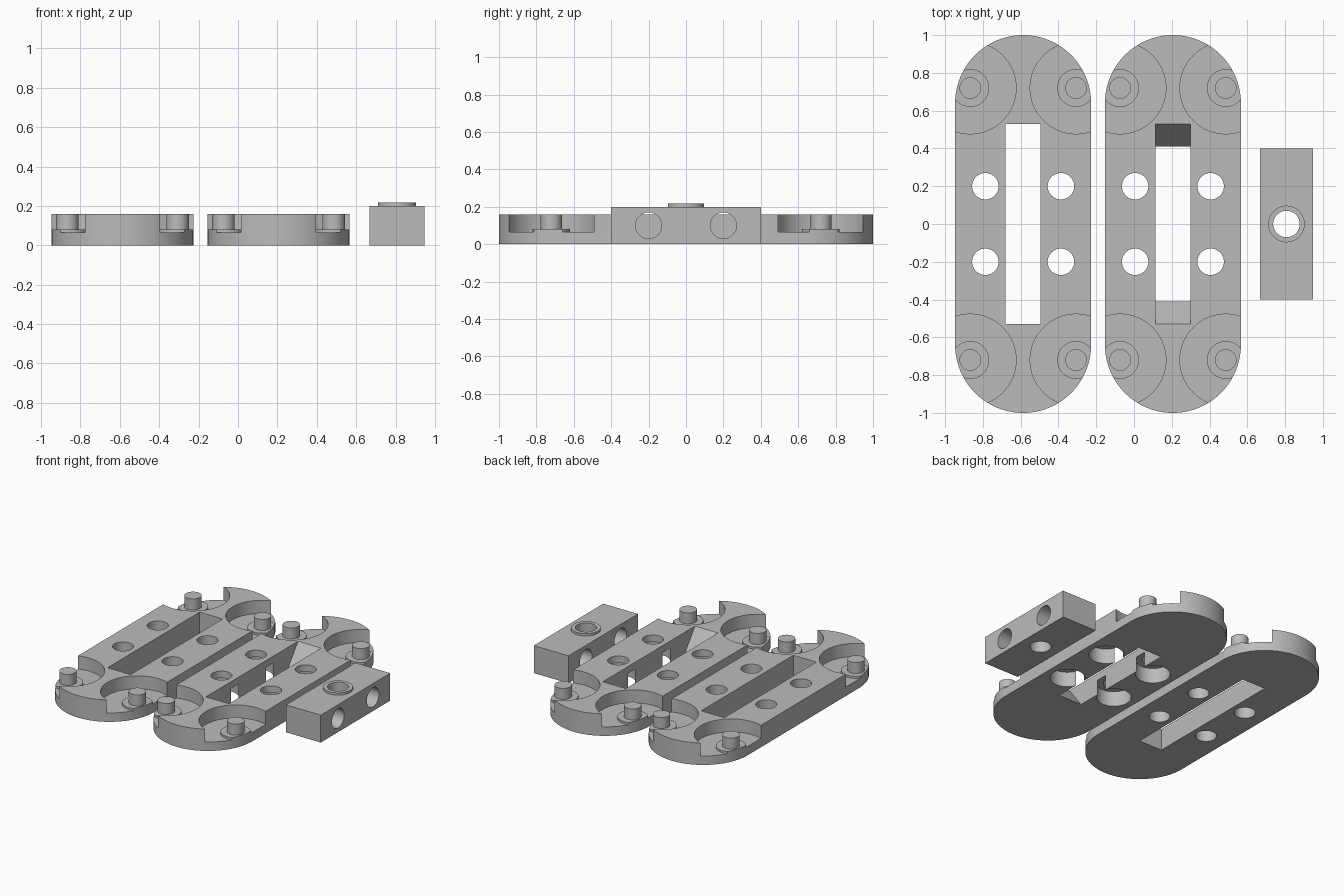
import bpy
import bmesh
from math import cos, sin, pi, radians
from mathutils import Matrix

if "Cube" in bpy.data.objects:
    bpy.data.objects.remove(bpy.data.objects["Cube"], do_unlink=True)

grey = bpy.data.materials.new("light grey")
grey.use_nodes = True
grey.diffuse_color = (0.5, 0.5, 0.5, 1)
grey.node_tree.nodes["Principled BSDF"].inputs["Base Color"].default_value = (0.5, 0.5, 0.5, 1)

HEIGHT, RADIUS, STRAIGHT = 0.16, 0.36, 0.64
FLOOR, LIP = 0.065, 0.08
PIN_X, PIN_Y = 0.28, 0.72
CORNERS = [(sx, sy) for sx in (-1, 1) for sy in (-1, 1)]


def circle(x, y, r, n=64):
    return [(x + r * cos(2 * pi * i / n), y + r * sin(2 * pi * i / n)) for i in range(n)]


def rect(x, y, hx, hy):
    return [(x - hx, y - hy), (x + hx, y - hy), (x + hx, y + hy), (x - hx, y + hy)]


def stadium(x, n=48):
    right = [(RADIUS * cos(pi * i / n), STRAIGHT + RADIUS * sin(pi * i / n)) for i in range(n + 1)]
    return [(x + u, v) for u, v in right] + [(x - u, -v) for u, v in right]


def solid(name, bottom, z0, z1, top=None, matrix=None):
    """Closed solid between two outlines with matching points."""
    bm = bmesh.new()
    low = [bm.verts.new((x, y, z0)) for x, y in bottom]
    high = [bm.verts.new((x, y, z1)) for x, y in (top or bottom)]
    bm.faces.new(low[::-1])
    bm.faces.new(high)
    for i in range(len(low)):
        j = (i + 1) % len(low)
        bm.faces.new((low[i], low[j], high[j], high[i]))
    if matrix:
        bm.transform(matrix)
    mesh = bpy.data.meshes.new(name)
    bm.to_mesh(mesh)
    bm.free()
    mesh.materials.append(grey)
    obj = bpy.data.objects.new(name, mesh)
    bpy.context.collection.objects.link(obj)
    return obj


def select(obj):
    bpy.ops.object.select_all(action="DESELECT")
    obj.select_set(True)
    bpy.context.view_layer.objects.active = obj


def combine(obj, cutter, operation="DIFFERENCE"):
    select(obj)
    mod = obj.modifiers.new("cut", "BOOLEAN")
    mod.operation, mod.solver, mod.object = operation, "EXACT", cutter
    bpy.ops.object.modifier_apply(modifier=mod.name)
    bpy.data.objects.remove(cutter, do_unlink=True)


def finish(obj):
    select(obj)
    bpy.ops.object.shade_smooth_by_angle(angle=radians(30))


def plate(side, cx, recessed):
    body = solid(side + "_plate", stadium(cx), 0, HEIGHT)
    # corner pockets
    for sx, sy in CORNERS:
        combine(body, solid("cutter", circle(cx + sx * PIN_X, sy * PIN_Y, 0.243), FLOOR, 0.3))
    # bolt holes, with wide recesses underneath on one plate
    for sx, sy in CORNERS:
        combine(body, solid("cutter", circle(cx + sx * 0.2, sy * 0.2, 0.07), -0.1, 0.3))
        if recessed:
            combine(body, solid("cutter", circle(cx + sx * 0.2, sy * 0.2, 0.115), -0.1, 0.11))
    # long slot, with sloping ends on the recessed plate
    slope = 0.12 if recessed else 0
    top = rect(cx, 0, 0.093, 0.53 + slope)
    bottom = rect(cx, 0, 0.093, 0.53 - 2 * slope)
    combine(body, solid("cutter", bottom, -HEIGHT, 2 * HEIGHT, top))
    finish(body)
    # pins standing on washers trimmed to the plate edge
    for sx, sy in CORNERS:
        x, y = cx + sx * PIN_X, sy * PIN_Y
        place = f"{side}_{'back' if sy > 0 else 'front'}_{'outer' if sx * cx > 0 else 'inner'}"
        washer = solid(place + "_washer", circle(x, y, 0.1), FLOOR - 0.01, LIP)
        combine(washer, solid("trim", stadium(cx), 0, HEIGHT), "INTERSECT")
        finish(washer)
        finish(solid(place + "_pin", circle(x, y, 0.057), FLOOR, HEIGHT))


plate("right", -0.587, False)
plate("left", 0.206, True)

# drilled block with raised collar
BX = 0.807
block = solid("block", rect(BX, 0, 0.14, 0.4), 0, 0.2)
combine(block, solid("collar", circle(BX, 0, 0.097), 0.1, 0.217), "UNION")
combine(block, solid("cutter", circle(BX, 0, 0.07), -0.1, 0.4))
for y in (-0.2, 0.2):
    turn = Matrix.Translation((BX, y, 0.1)) @ Matrix.Rotation(pi / 2, 4, "Y")
    combine(block, solid("cutter", circle(0, 0, 0.07), -0.3, 0.3, matrix=turn))
finish(block)
